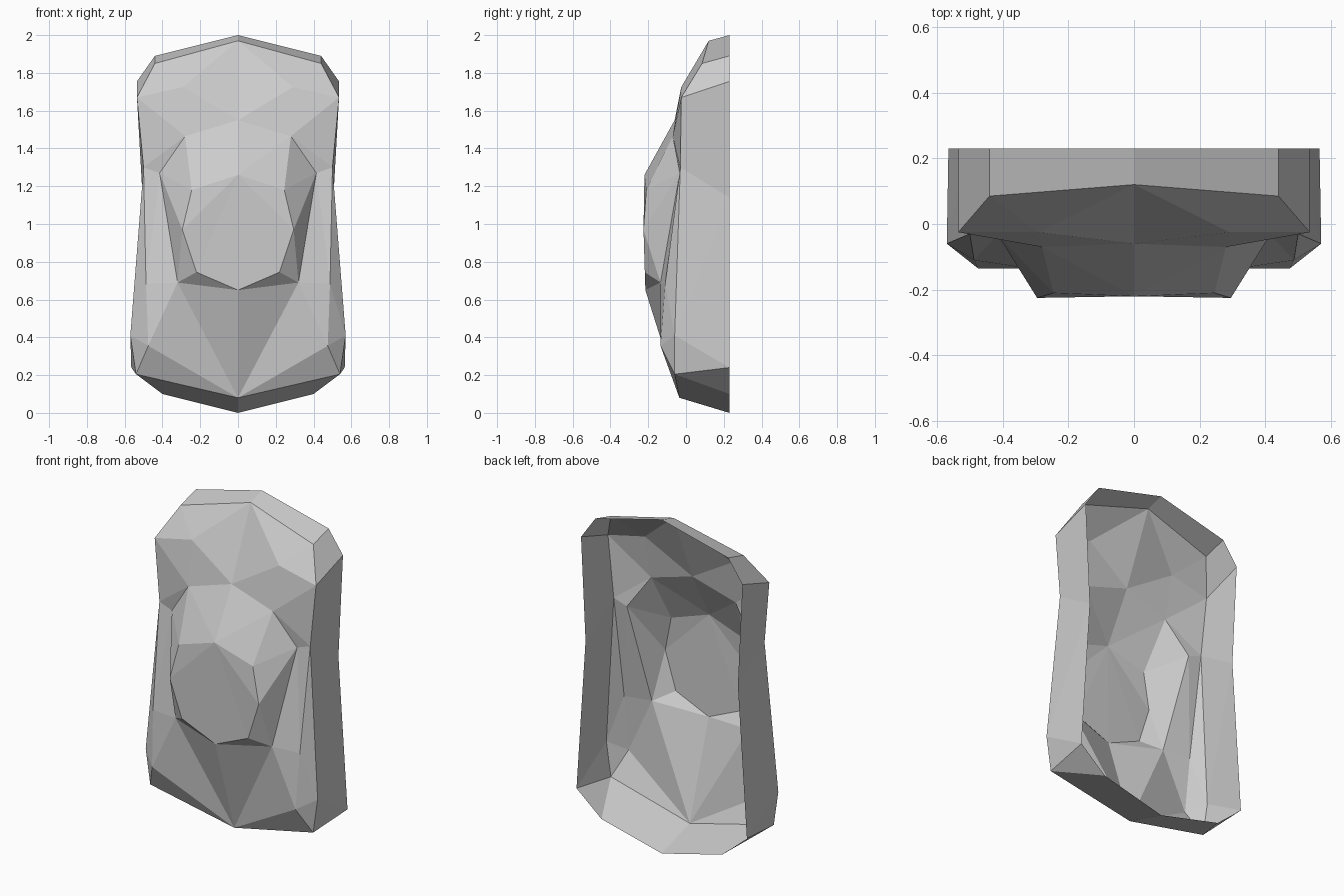
import bpy, bmesh
from mathutils import Vector

cube = bpy.data.objects.get("Cube")
if cube:
    bpy.data.objects.remove(cube, do_unlink=True)

# One plain grey for the whole shell
grey = bpy.data.materials.new("plain grey")
grey.use_nodes = True
grey.diffuse_color = (0.6, 0.6, 0.6, 1)
grey.node_tree.nodes["Principled BSDF"].inputs["Base Color"].default_value = grey.diffuse_color

BACK = 0.23
INSIDE = Vector((0, 0.6, 1))

# Outline of the front edge, left half, from top centre to bottom centre
front_edge = {
    "crown": (0, 0.12, 1.97),
    "corner": (0.44, 0.085, 1.85),
    "shoulder": (0.535, -0.025, 1.67),
    "waist": (0.5, -0.03, 1.3),
    "hip": (0.57, -0.06, 0.41),
    "foot": (0.54, -0.06, 0.205),
    "toe": (0, -0.035, 0.08),
}

# Flat open rim at the back, left half
back_rim = {
    "rim_crown": (0, BACK, 2),
    "rim_corner": (0.44, BACK, 1.89),
    "rim_shoulder": (0.535, BACK, 1.755),
    "rim_waist": (0.505, BACK, 1.14),
    "rim_hip": (0.565, BACK, 0.24),
    "rim_foot": (0.4, BACK, 0.1),
    "rim_toe": (0, BACK, 0),
}

# Relief points inside the front edge, left half
relief = {
    "brow": (0, -0.06, 1.55),
    "chest": (0, -0.22, 1.26),
    "belly": (0, -0.215, 0.65),
    "temple": (0.29, -0.025, 1.725),
    "notch": (0.28, -0.07, 1.465),
    "wing": (0.415, -0.033, 1.27),
    "ridge": (0.245, -0.21, 1.18),
    "bulge": (0.295, -0.225, 0.97),
    "crease": (0.32, -0.135, 0.69),
    "swell": (0.22, -0.218, 0.745),
    "flank": (0.487, -0.11, 0.685),
    "knee": (0.475, -0.135, 0.355),
}


def half_shell(name, points, facets):
    """Build named facets on the left half and mirror them to the right."""
    bm = bmesh.new()
    used = {n for facet in facets for n in facet.split()}
    verts = {n: bm.verts.new(co) for n, co in points.items() if n in used}
    for facet in facets:
        face = bm.faces.new([verts[n] for n in facet.split()])
        face.normal_update()
        if face.normal.dot(face.calc_center_median() - INSIDE) < 0:
            face.normal_flip()
    mesh = bpy.data.meshes.new(name)
    bm.to_mesh(mesh)
    bm.free()
    mesh.materials.append(grey)
    obj = bpy.data.objects.new(name, mesh)
    bpy.context.collection.objects.link(obj)
    mirror = obj.modifiers.new("mirror", "MIRROR")
    mirror.use_clip = True
    return obj


# Surrounding wall from the front edge to the back rim
half_shell("side_wall", front_edge | back_rim, [
    "crown corner rim_corner rim_crown",
    "corner shoulder rim_shoulder rim_corner",
    "shoulder waist rim_waist rim_shoulder",
    "waist hip rim_waist",
    "hip rim_hip rim_waist",
    "hip foot rim_hip",
    "foot rim_foot rim_hip",
    "foot toe rim_toe rim_foot",
])

# Faceted front
half_shell("front_relief", front_edge | relief, [
    # upper part
    "crown corner temple",
    "corner shoulder temple",
    "crown temple brow",
    "temple notch brow",
    "temple shoulder notch",
    "shoulder waist notch",
    "waist wing notch",
    # raised middle
    "brow notch chest",
    "notch ridge chest",
    "notch wing ridge",
    "wing bulge ridge",
    "wing crease bulge",
    "chest ridge bulge",
    "chest bulge swell",
    "chest swell belly",
    "bulge crease swell",
    "swell crease belly",
    # lower part and flanks
    "belly crease toe",
    "crease knee toe",
    "knee foot toe",
    "waist flank wing",
    "wing flank crease",
    "flank knee crease",
    "waist hip flank",
    "hip knee flank",
    "hip foot knee",
])
